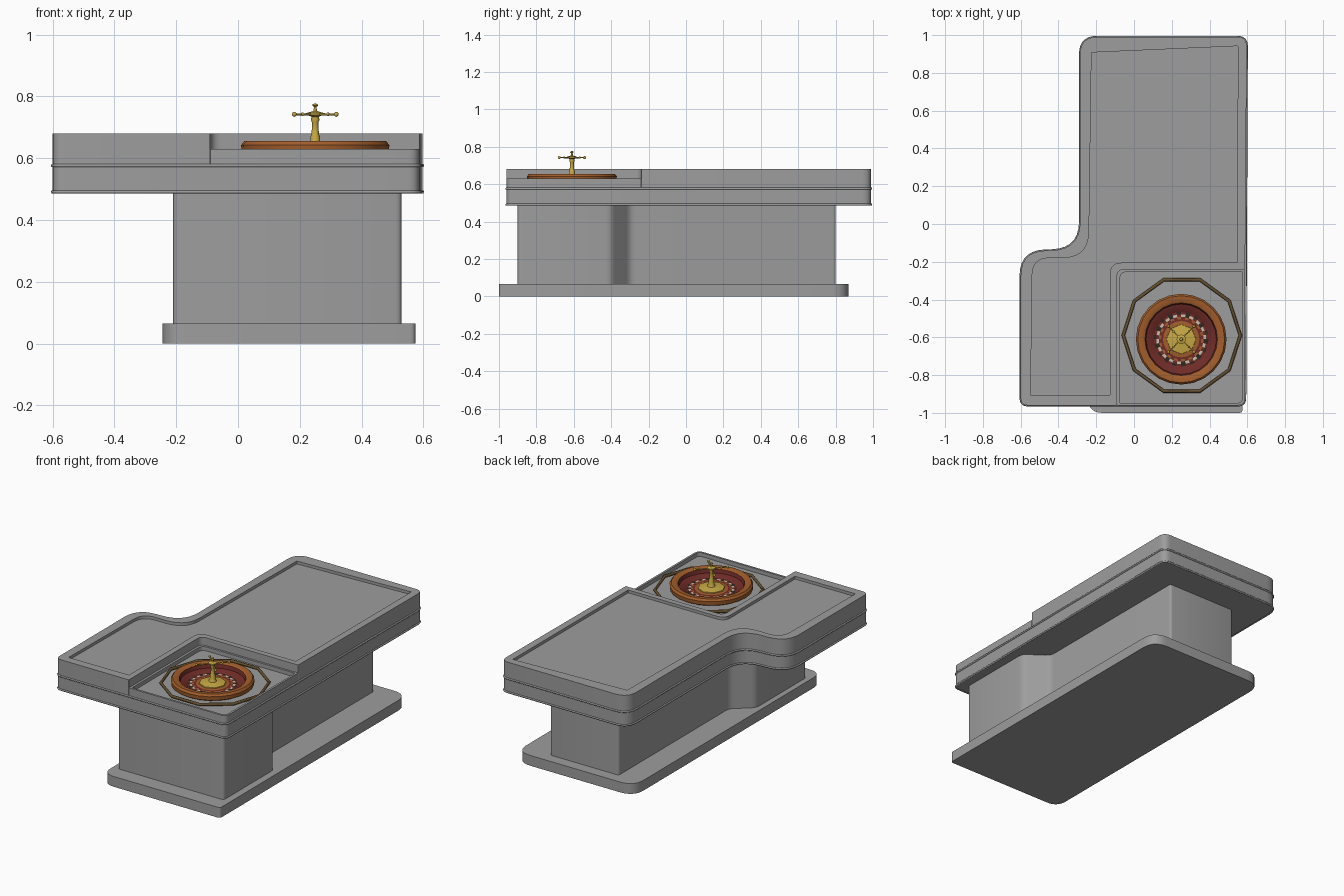
import bpy, bmesh, math
from mathutils import Vector

cube = bpy.data.objects.get("Cube")
if cube:
    bpy.data.objects.remove(cube, do_unlink=True)


def material(name, r, g, b):
    m = bpy.data.materials.new(name)
    m.use_nodes = True
    m.diffuse_color = (r, g, b, 1)
    m.node_tree.nodes["Principled BSDF"].inputs["Base Color"].default_value = (r, g, b, 1)
    return m


GREY = material("table grey", .34, .34, .34)
WOOD = material("orange wood", .36, .11, .025)
RED = material("dark red", .16, .025, .02)
BLACK = material("pocket black", .03, .02, .015)
CREAM = material("number cream", .6, .52, .42)
GOLD = material("gold", .58, .4, .06)
BRONZE = material("dark bronze", .13, .08, .03)


def finish(name, bm, mats, angle=35):
    bmesh.ops.remove_doubles(bm, verts=bm.verts, dist=.0001)
    mesh = bpy.data.meshes.new(name)
    bm.to_mesh(mesh)
    bm.free()
    for m in mats:
        mesh.materials.append(m)
    ob = bpy.data.objects.new(name, mesh)
    bpy.context.collection.objects.link(ob)
    bpy.ops.object.select_all(action="DESELECT")
    ob.select_set(True)
    bpy.context.view_layer.objects.active = ob
    bpy.ops.object.shade_smooth_by_angle(angle=math.radians(angle))
    return ob


def rounded(corners, steps=7):
    """Outline with every corner (x, y, reach) replaced by a soft curve."""
    out = []
    for i, (x, y, reach) in enumerate(corners):
        p = Vector((x, y))
        a = p + (Vector(corners[i - 1][:2]) - p).normalized() * reach
        b = p + (Vector(corners[(i + 1) % len(corners)][:2]) - p).normalized() * reach
        for s in range(steps + 1):
            t = s / steps
            out.append(a * (1 - t) ** 2 + p * 2 * t * (1 - t) + b * t * t)
    return out


def bridge(bm, loops, rule=None):
    n = len(loops[0])
    for i in range(len(loops) - 1):
        for j in range(n):
            k = (j + 1) % n
            f = bm.faces.new((loops[i][j], loops[i][k], loops[i + 1][k], loops[i + 1][j]))
            f.material_index = rule(i, j) if rule else 0


def stack(name, levels, mat):
    """Solid through matching outlines, closed at both ends."""
    bm = bmesh.new()
    loops = [[bm.verts.new((p.x, p.y, z)) for p in pts] for pts, z in levels]
    bridge(bm, loops)
    bm.faces.new(loops[0][::-1])
    bm.faces.new(loops[-1])
    return finish(name, bm, [mat])


def lathe(name, profile, n, centre, mats, rule=None, angle=35):
    bm = bmesh.new()
    loops = [[bm.verts.new((centre[0] + r * math.cos(math.tau * j / n),
                            centre[1] + r * math.sin(math.tau * j / n), z))
              for j in range(n)] for r, z in profile]
    bridge(bm, loops, rule)
    bm.faces.new(loops[-1])
    return finish(name, bm, mats, angle)


def tube(name, points, z, radius, mat):
    """Closed moulding swept along an outline."""
    cu = bpy.data.curves.new(name, "CURVE")
    cu.dimensions = "3D"
    cu.bevel_depth = radius
    cu.bevel_resolution = 1
    sp = cu.splines.new("POLY")
    sp.points.add(len(points) - 1)
    for q, p in zip(sp.points, points):
        q.co = (p[0], p[1], z, 1)
    sp.use_cyclic_u = True
    cu.materials.append(mat)
    ob = bpy.data.objects.new(name, cu)
    bpy.context.collection.objects.link(ob)
    bpy.ops.object.select_all(action="DESELECT")
    ob.select_set(True)
    bpy.context.view_layer.objects.active = ob
    bpy.ops.object.convert(target="MESH")


# Base plate and pedestal
base = rounded([(.575, .87, .1), (-.245, .87, .1), (-.245, -1, .08), (.575, -1, .02)])
stack("base_plate", [(base, 0), (base, .065)], GREY)
ped = rounded([(.39, .8, .015), (-.09, .8, .015), (-.09, -.3, .03), (-.21, -.4, .03),
               (-.21, -.9, .02), (.53, -.9, .02), (.53, -.4, .03), (.39, -.3, .03)], 3)
stack("pedestal", [(ped, .065), (ped, .49)], GREY)

# Table skirt with two mouldings
left_side = [(.597, .99, .05), (-.285, .99, .09), (-.285, -.135, .15), (-.6, -.145, .13),
             (-.6, -.96, .04)]
outline = rounded(left_side + [(.588, -.96, .04)])
stack("table_skirt", [(outline, .488), (outline, .58)], GREY)
for label, z in (("lower", .491), ("upper", .576)):
    tube(label + "_moulding", outline, z, .006, GREY)

# Raised playing top with a sunken field
outer = rounded(left_side + [(-.09, -.96, .004), (-.09, -.24, .04), (.588, -.24, .004)])
inner = rounded([(.55, .942, .004), (-.225, .908, .004), (-.24, -.18, .14), (-.538, -.18, .09),
                 (-.547, -.908, .004), (-.127, -.905, .004), (-.127, -.205, .06),
                 (.547, -.205, .004)])
stack("playing_top", [(outer, .58), (outer, .68), (inner, .68), (inner, .662)], GREY)

# Lower corner tray for the wheel
outer = rounded([(.588, -.24, .004), (-.09, -.24, .04), (-.09, -.96, .004), (.588, -.96, .04)])
inner = rounded([(.575, -.253, .004), (-.075, -.253, .04), (-.075, -.947, .004),
                 (.575, -.947, .03)])
stack("wheel_tray", [(outer, .58), (outer, .63), (inner, .63), (inner, .605)], GREY)

# Ten-sided frame around the wheel
ring = [(.253 + .31 * math.cos(math.tau * i / 10), -.59 + .31 * math.sin(math.tau * i / 10))
        for i in range(10)]
tube("wheel_frame", ring, .614, .009, BRONZE)

# Wheel bowl
C = (.25, -.61)
lathe("wheel_bowl", [(.215, .605), (.238, .618), (.24, .642), (.23, .655), (.205, .655),
                     (.192, .648), (.186, .626), (.145, .615), (.14, .61)],
      24, C, [WOOD, RED], lambda i, j: 1 if i > 4 else 0)


# Numbered rotor: alternating pockets between plain rings
def pockets(i, j):
    if i == 0:
        return (0, 1)[j % 2]
    if i == 1:
        return (2, 0, 2, 1)[j % 4]
    if i == 2:
        return (0, 3)[j % 2]
    return 0 if i == 3 else 3


lathe("wheel_rotor", [(.15, .614), (.132, .615), (.118, .615), (.106, .615), (.096, .616),
                      (.07, .619)], 36, C, [RED, BLACK, CREAM, WOOD], pockets)

# Gold centre and turret
lathe("wheel_hub", [(.08, .614), (.078, .623), (.03, .63), (.015, .632)], 8, C, [GOLD], angle=10)
lathe("turret", [(.024, .627), (.02, .64), (.016, .65), (.016, .668), (.012, .678), (.01, .715),
                 (.014, .724), (.012, .734), (.025, .74), (.025, .747), (.006, .753),
                 (.004, .766), (.009, .77), (.008, .775), (.002, .777)], 12, C, [GOLD])

# Four turret arms with knobs
for k in range(4):
    a = math.tau * (k + .5) / 4
    d = Vector((math.cos(a), math.sin(a), 0))
    centre = Vector((C[0], C[1], .742))
    bm = bmesh.new()
    turn = d.to_track_quat("Z", "Y").to_matrix().to_4x4()
    bmesh.ops.create_cone(bm, cap_ends=True, segments=8, radius1=.004, radius2=.003, depth=.095)
    bmesh.ops.transform(bm, matrix=turn, verts=bm.verts)
    bmesh.ops.translate(bm, vec=centre + d * .0475, verts=bm.verts)
    for reach, size in ((.058, .006), (.096, .008)):
        ball = bmesh.ops.create_uvsphere(bm, u_segments=10, v_segments=6, radius=size)
        bmesh.ops.translate(bm, vec=centre + d * reach, verts=ball["verts"])
    finish("turret_arm_%d" % (k + 1), bm, [GOLD], 60)
